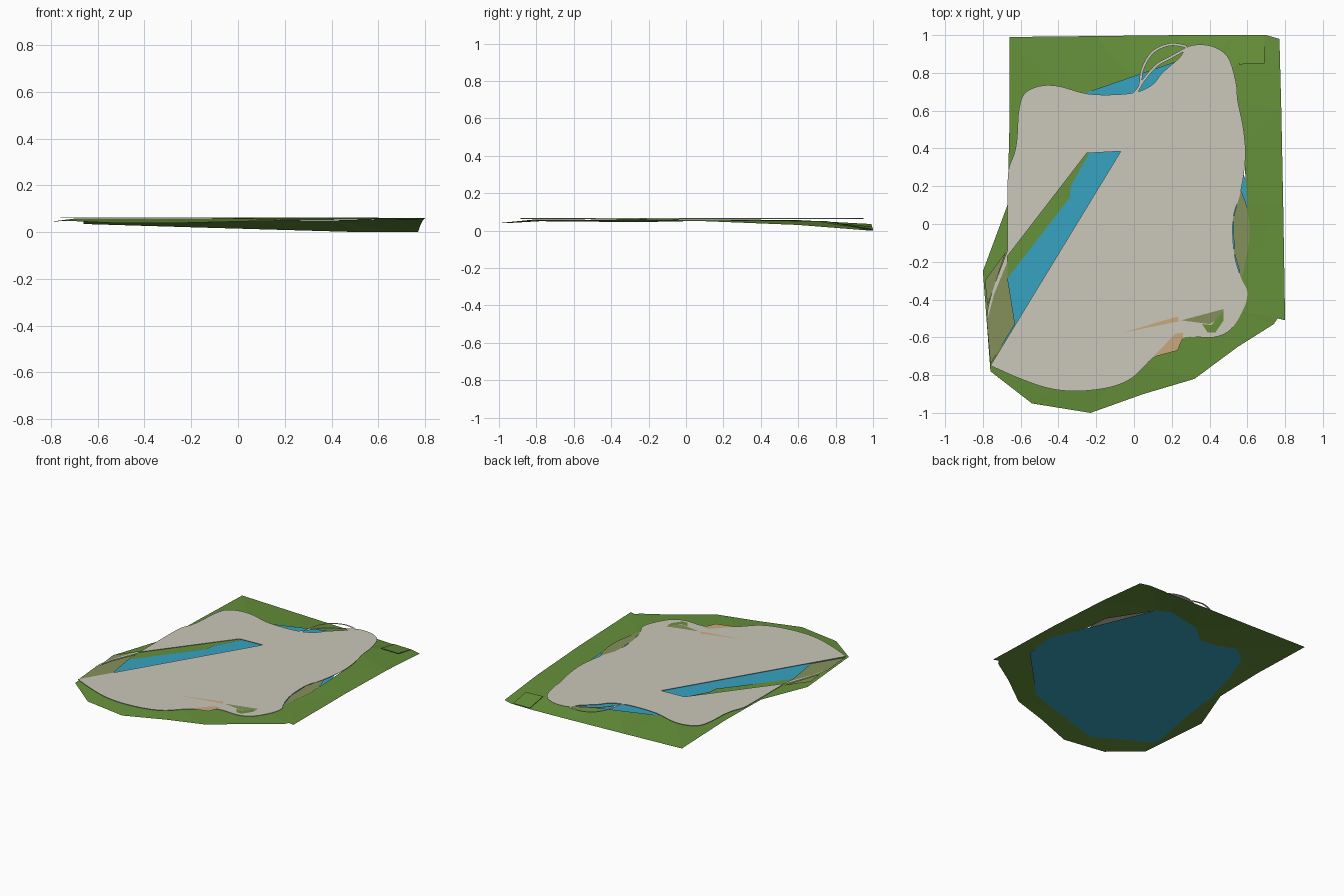
import bpy, bmesh
from mathutils import Vector

if "Cube" in bpy.data.objects:
    bpy.data.objects.remove(bpy.data.objects["Cube"])

def srgb(h):
    out = []
    for i in (0, 2, 4):
        c = int(h[i:i + 2], 16) / 255
        out.append(c / 12.92 if c <= 0.04045 else ((c + 0.055) / 1.055) ** 2.4)
    return (*out, 1)

def material(name, h):
    m = bpy.data.materials.new(name)
    m.diffuse_color = srgb(h)
    m.use_nodes = True
    m.node_tree.nodes["Principled BSDF"].inputs["Base Color"].default_value = m.diffuse_color
    return m

GRASS = material("grass_green", "65903A")
PAVING = material("pale_paving", "CBC7BA")
WATER = material("water_blue", "36A4C1")
ROUGH = material("olive_rough", "84905A")
SAND = material("sand", "CBA87F")

def smooth(pts, n=5):
    """Open Catmull-Rom curve through 2D points."""
    p = [Vector(q) for q in pts]
    p = [2 * p[0] - p[1]] + p + [2 * p[-1] - p[-2]]
    out = []
    for a, b, c, d in zip(p, p[1:], p[2:], p[3:]):
        for i in range(n):
            t = i / n
            out.append(tuple(0.5 * (2 * b + (c - a) * t + (2 * a - 5 * b + 4 * c - d) * t * t
                                    + (3 * b - a - 3 * c + d) * t ** 3)))
    return out + [tuple(p[-2])]

def sheet(name, loops, mat, depth=0.0):
    """Fill 3D loops (later loops are holes); optionally thicken downwards."""
    bm = bmesh.new()
    edges = []
    for loop in loops:
        vs = [bm.verts.new(p) for p in loop]
        edges += [bm.edges.new((vs[i - 1], vs[i])) for i in range(len(vs))]
    bmesh.ops.triangle_fill(bm, edges=edges, use_beauty=True, normal=(0, 0, 1))
    for f in bm.faces:
        f.normal_update()
        if f.normal.z < 0:
            f.normal_flip()
    if depth:
        top = bm.faces[:]
        g = bmesh.ops.extrude_face_region(bm, geom=top, use_keep_orig=True)
        moved = [e for e in g["geom"] if isinstance(e, bmesh.types.BMVert)]
        bmesh.ops.translate(bm, verts=moved, vec=(0, 0, -depth))
        bmesh.ops.recalc_face_normals(bm, faces=bm.faces[:])
    me = bpy.data.meshes.new(name)
    bm.to_mesh(me)
    bm.free()
    me.materials.append(mat)
    ob = bpy.data.objects.new(name, me)
    bpy.context.collection.objects.link(ob)
    return ob

def plate(name, pts, z, mat, depth=0.0):
    return sheet(name, [[(x, y, z) for x, y in pts]], mat, depth)

def ribbon(name, pts, width, z, mat):
    """Thin flat path following a curve."""
    c = [Vector(p) for p in smooth(pts, 6)]
    left, right = [], []
    for i, p in enumerate(c):
        d = (c[min(i + 1, len(c) - 1)] - c[max(i - 1, 0)]).normalized()
        n = Vector((-d.y, d.x)) * width / 2
        left.append(tuple(p + n))
        right.append(tuple(p - n))
    return plate(name, left + right[::-1], z, mat)

# sloping grass ring: outer outline and inner rim with heights
outer = [(-.66, .99, .035), (-.2, .995, .021), (.25, 1, .008), (.53, 1, 0), (.7, 1, 0), (.77, .98, 0),
         (.78, .6, .03), (.79, .1, .05), (.8, -.51, .06), (.76, -.5, .06), (.74, -.53, .058),
         (.55, -.65, .055), (.32, -.82, .052), (.05, -.9, .047), (-.23, -1, .04),
         (-.54, -.95, .04), (-.76, -.78, .05), (-.8, -.25, .045), (-.67, .1, .052), (-.66, .5, .05)]
rim = [(-.68, -.3, .056), (-.34, .14, .058), (-.335, .2, .058), (-.24, .37, .058), (-.3, .6, .056),
       (-.087, .59, .05), (.05, .7, .05), (.298, .754, .05), (.393, .709, .05), (.58, .4, .055),
       (.6, .1, .06), (.56, -.25, .061), (.5, -.45, .061), (.25, -.55, .06), (-.05, -.72, .06),
       (-.35, -.82, .058), (-.7, -.68, .058)]
sheet("grass_terrain", [outer, rim], GRASS)

# water plane under the paving
plate("water", [(.706, -.04), (.676, -.277), (.284, -.68), (-.35, -.877), (-.747, -.647), (-.67, -.25),
                (-.603, .31), (-.511, .6), (-.27, .69), (.28, .88), (.393, .709)], .053, WATER)

# paved sheet: smooth outer outline, straight-sided water opening
shore = smooth([(-.76, -.75), (-.6, -.82), (-.45, -.87), (-.3, -.885), (-.13, -.865), (-.01, -.815),
                (.1, -.71), (.2, -.66), (.27, -.6), (.42, -.6), (.51, -.56), (.58, -.45), (.6, -.36),
                (.565, -.28), (.53, -.15), (.525, .03), (.565, .17), (.59, .35), (.58, .5), (.55, .65),
                (.54, .75), (.5, .88), (.43, .935), (.35, .95), (.28, .935), (.24, .88), (.15, .8),
                (.1, .74), (.02, .7), (-.1, .685), (-.25, .69), (-.4, .73), (-.5, .73), (-.58, .69),
                (-.61, .6), (-.62, .45), (-.635, .37), (-.665, .28), (-.67, .1), (-.67, -.17)])
plate("paving", shore + [(-.25, .375), (-.07, .385)], .066, PAVING, .003)

# side path and the two looping paths at the back
plate("side_path", smooth([(-.67, -.14), (-.73, -.3), (-.77, -.43), (-.78, -.52)])
      + [(-.74, -.37), (-.67, -.2)], .066, PAVING)
ribbon("outer_loop_path", [(-.01, .68), (.03, .73), (.045, .82), (.1, .91), (.19, .95), (.28, .94)],
       .014, .066, PAVING)
ribbon("inner_loop_path", [(.01, .69), (.05, .76), (.12, .84), (.19, .88), (.28, .93)],
       .014, .066, PAVING)

# olive rough areas
plate("right_rough", smooth([(.57, -.29), (.6, -.15), (.612, -.03), (.595, .1), (.565, .18)])
      + [(.525, .03), (.53, -.15)], .064, ROUGH)
plate("left_rough_low", [(-.76, -.74), (-.63, -.53), (-.67, -.28), (-.67, -.2), (-.74, -.37), (-.78, -.51)],
      .062, ROUGH)
plate("left_rough_high", [(-.79, -.3), (-.68, -.15), (-.75, -.36), (-.775, -.43)], .062, ROUGH)
plate("rough_sliver", [(.25, -.51), (.4, -.53), (.47, -.49), (.475, -.45)], .067, ROUGH)

# sand patches and small grass island
plate("sand_sliver", [(-.06, -.575), (.24, -.515), (.23, -.49)], .067, SAND)
plate("sand_patch", [(.1, -.705), (.23, -.67), (.26, -.6), (.26, -.575), (.22, -.58)], .0675, SAND)
plate("grass_island", [(.475, -.46), (.475, -.51), (.43, -.575), (.39, -.575), (.36, -.53), (.41, -.535)],
      .0675, GRASS)

# small tilted grass pad in the back corner
sheet("corner_pad", [[(.555, .845, .034), (.69, .85, .03), (.69, .995, .004), (.555, .995, .006)]],
      GRASS, .004)
